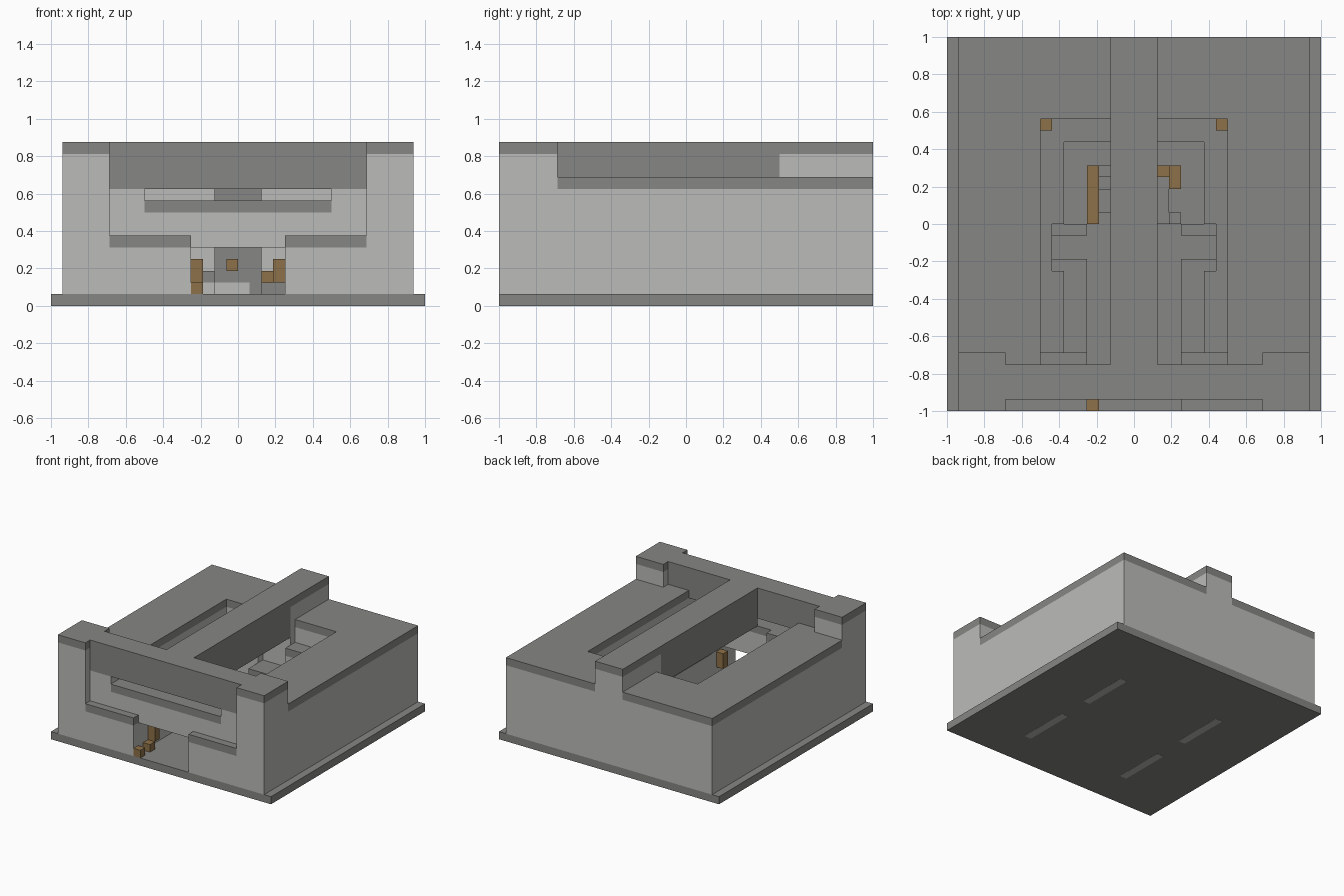
import bpy
import bmesh

cube = bpy.data.objects.get("Cube")
if cube:
    bpy.data.objects.remove(cube, do_unlink=True)

UNIT = 1 / 16  # the whole model sits on a regular grid of this size


def make_material(name, red, green, blue):
    material = bpy.data.materials.new(name)
    material.use_nodes = True
    colour = (red, green, blue, 1)
    material.diffuse_color = colour
    shader = material.node_tree.nodes["Principled BSDF"]
    shader.inputs["Base Color"].default_value = colour
    shader.inputs["Roughness"].default_value = 0.9
    return material


LIGHT = make_material("light_grey_stone", 0.5, 0.5, 0.485)
DARK = make_material("dark_grey_stone", 0.24, 0.24, 0.23)
WOOD = make_material("brown_wood", 0.27, 0.165, 0.065)


def block(name, x, y, z, material=None, mirror=False):
    """Grid box; without a material it is light with a dark top band."""
    bm = bmesh.new()
    bmesh.ops.create_cube(bm, size=1)
    for vert in bm.verts:
        for axis, (low, high) in enumerate((x, y, z)):
            vert.co[axis] = (high if vert.co[axis] > 0 else low) * UNIT
    if material is None:
        band = (z[1] - 1) * UNIT
        bmesh.ops.bisect_plane(bm, geom=bm.verts[:] + bm.edges[:] + bm.faces[:],
                               plane_co=(0, 0, band), plane_no=(0, 0, 1))
        for face in bm.faces:
            face.material_index = int(face.calc_center_median().z > band)
    mesh = bpy.data.meshes.new(name)
    bm.to_mesh(mesh)
    bm.free()
    for slot in ([material] if material else [LIGHT, DARK]):
        mesh.materials.append(slot)
    obj = bpy.data.objects.new(name, mesh)
    bpy.context.collection.objects.link(obj)
    if mirror:
        obj.modifiers.new("Mirror", "MIRROR")
    return obj


def pair(name, x, y, z, material=None):
    return block(name, x, y, z, material, mirror=True)


# Ground slab with pale slits on its underside
block("base_slab", (-16, 16), (-16, 16), (0, 1), DARK)
for place, span in (("front", (-11, -4)), ("back", (0, 7))):
    pair(place + "_underside_slit", (7, 8), span, (-0.02, 0.05), LIGHT)

# Outer shell
pair("corner_tower", (11, 15), (-16, -11), (1, 14))
pair("side_wall", (8, 15), (-11, 16), (1, 11))
pair("back_wall", (2, 8), (9, 16), (1, 11))
pair("front_cheek", (8, 11), (-15, -11), (1, 10), LIGHT)
pair("roof_strip", (8, 11), (-12, -11), (10, 11), DARK)
pair("front_step", (4, 11), (-16, -15), (1, 6))

# Front opening: jambs, lintel and the slot above them
pair("door_jamb", (4, 8), (-15, -11), (1, 9))
block("door_lintel", (-4, 4), (-15, -12), (5, 9))
block("front_crossbeam", (-11, 11), (-15, -12), (10, 14), DARK)

# Long beam over the courtyard, and its solid back end
block("ridge_beam", (-2, 2), (-12, 8), (9, 14), DARK)
block("ridge_beam_end", (-2, 2), (8, 16), (1, 14))

# Ledges stepping down into the courtyard
pair("front_ledge", (6, 8), (-11, -4), (1, 8))
pair("alcove_ledge", (7, 8), (-4, 0), (1, 8))
pair("rear_ledge", (6, 8), (0, 9), (1, 8))
pair("back_ledge", (2, 6), (7, 9), (1, 8))
pair("front_shelf", (4, 6), (-11, -4), (1, 5))
pair("alcove_shelf", (4, 7), (-4, -3), (1, 5))
pair("alcove_partition", (4, 7), (-1, 0), (1, 5))

# Furniture at the back of the room
block("hearth", (-2, 2), (5, 8), (2, 5), DARK)
block("hearth_opening", (-2, 1), (5, 8), (1, 2), LIGHT)
block("hearth_side", (1, 2), (5, 8), (1, 2), DARK)
block("left_bench", (2, 3), (0, 5), (1, 2), DARK)
block("left_post", (3, 4), (0, 1), (1, 3), DARK)
block("left_shelf_support", (3, 4), (3, 5), (1, 3), DARK)
block("right_bench", (-3, -2), (1, 3), (1, 3))
block("right_cupboard", (-3, -2), (4, 5), (1, 3))

# Wooden details
block("outer_door_stub", (-4, -3), (-16, -15), (1, 2), WOOD)
block("inner_door_stub", (-4, -3), (-14, -13), (1, 2), WOOD)
pair("door_post", (3, 4), (-13, -12), (2, 4), WOOD)
block("right_rack", (-4, -3), (0, 5), (1, 4), WOOD)
block("left_rack", (3, 4), (3, 5), (3, 4), WOOD)
block("bench_box", (2, 3), (4, 5), (2, 3), WOOD)
block("mantel_box", (-1, 0), (4, 5), (3, 4), WOOD)
pair("ledge_corner_box", (7, 8), (8, 9), (8, 9), WOOD)
